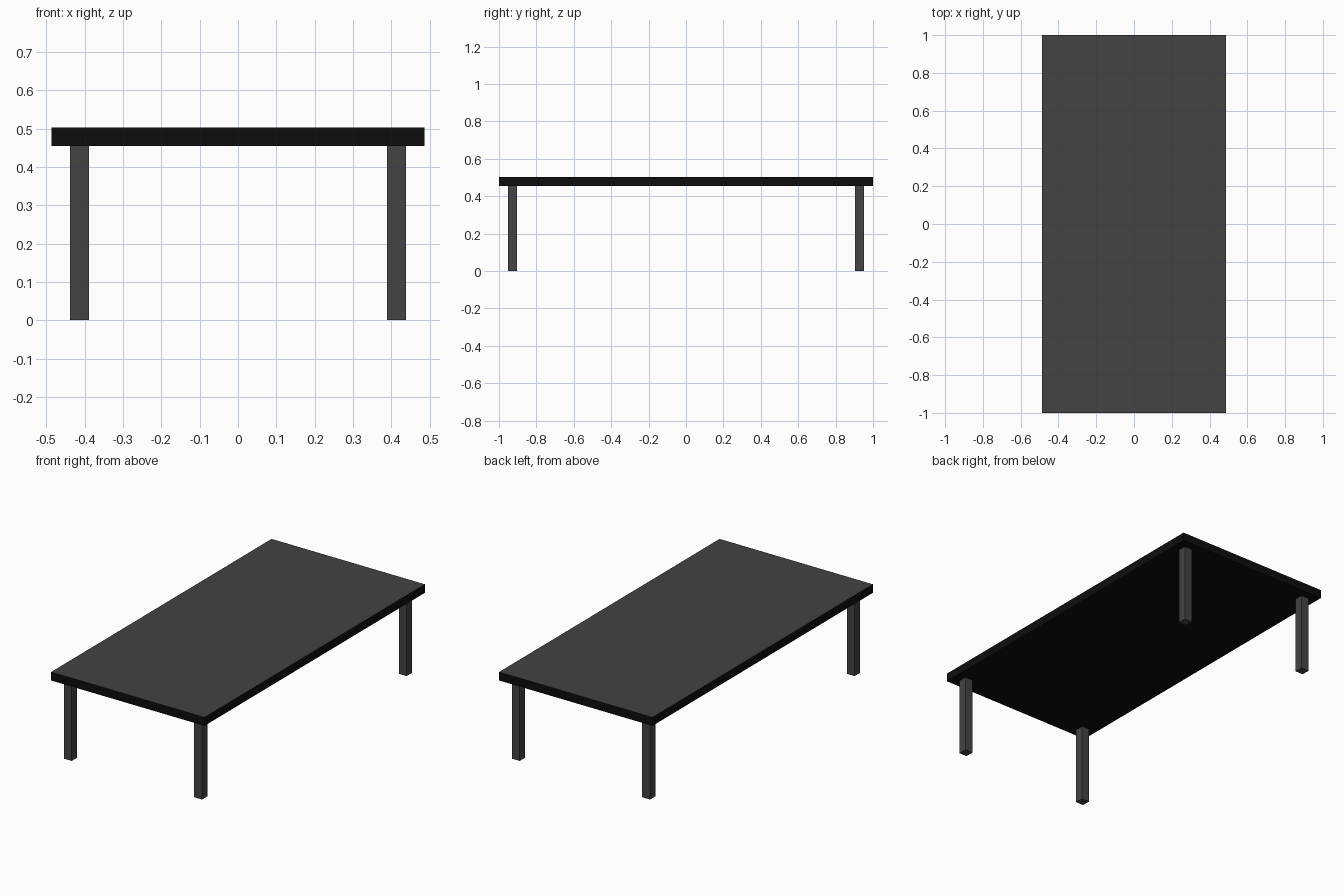
import bpy

if "Cube" in bpy.data.objects:
    bpy.data.objects.remove(bpy.data.objects["Cube"])


def material(name, value):
    m = bpy.data.materials.new(name)
    m.diffuse_color = (value, value, value, 1)
    m.use_nodes = True
    m.node_tree.nodes["Principled BSDF"].inputs["Base Color"].default_value = m.diffuse_color
    return m


grey = material("dark_grey", 0.056)
black = material("black", 0.004)


def box(name, lo, hi, mats):
    size = [b - a for a, b in zip(lo, hi)]
    mid = [(a + b) / 2 for a, b in zip(lo, hi)]
    bpy.ops.mesh.primitive_cube_add(size=1, location=mid)
    ob = bpy.context.object
    ob.name = name
    ob.scale = size
    bpy.ops.object.transform_apply(location=False, rotation=False, scale=True)
    for m in mats:
        ob.data.materials.append(m)
    return ob


UNDER, TOP = 0.454, 0.503

# Table top: black edges and underside, grey upper face
table_top = box("table_top", (-0.487, -1, UNDER), (0.487, 1, TOP), [black, grey])
for p in table_top.data.polygons:
    p.material_index = 1 if p.normal.z > 0.5 else 0

# Four square legs, set in from the corners
for sx, side in ((-1, "left"), (1, "right")):
    for sy, end in ((-1, "front"), (1, "back")):
        cx, cy, h = sx * 0.414, sy * 0.928, 0.0248
        box(f"{end}_{side}_leg", (cx - h, cy - h, 0), (cx + h, cy + h, UNDER), [grey])
